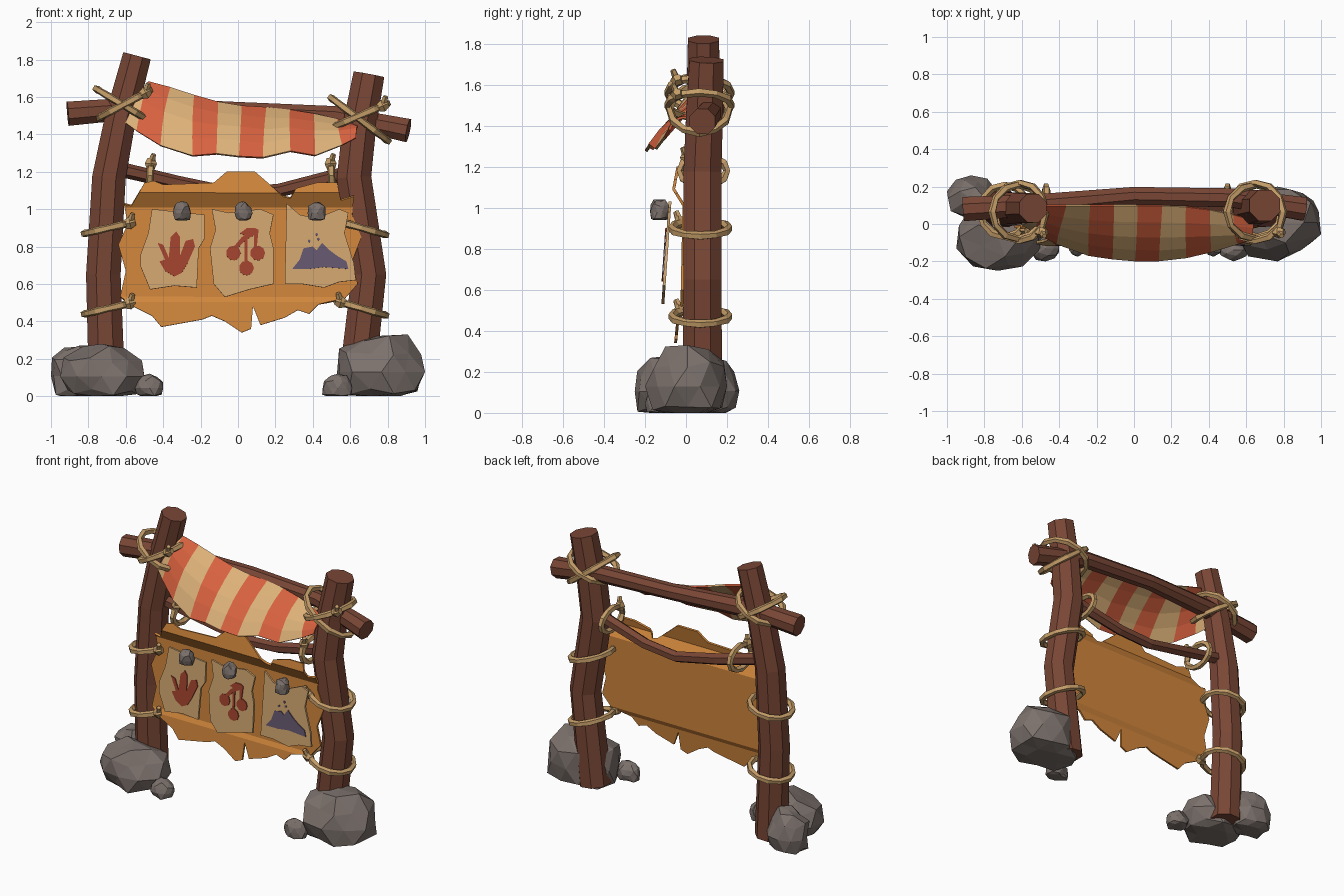
import bpy, bmesh, math, random
from mathutils import Vector

if "Cube" in bpy.data.objects:
    bpy.data.objects.remove(bpy.data.objects["Cube"], do_unlink=True)
random.seed(4)


def material(name, *rgb):
    mat = bpy.data.materials.new(name)
    mat.use_nodes = True
    mat.diffuse_color = (*rgb, 1)
    mat.node_tree.nodes["Principled BSDF"].inputs["Base Color"].default_value = (*rgb, 1)
    return mat


wood = material("brown wood", .19, .062, .036)
rope_tan = material("tan rope", .56, .34, .14)
hide_orange = material("orange hide", .64, .24, .045)
cloth_red = material("red cloth", .68, .12, .05)
cloth_cream = material("cream cloth", .72, .44, .19)
parchment = material("parchment", .64, .38, .16)
paint_red = material("red paint", .36, .055, .027)
paint_purple = material("purple paint", .13, .095, .16)
stone = material("grey stone", .2, .165, .15)


def finish(bm, name, *mats, thickness=0):
    bmesh.ops.recalc_face_normals(bm, faces=bm.faces[:])
    mesh = bpy.data.meshes.new(name)
    bm.to_mesh(mesh)
    bm.free()
    for mat in mats:
        mesh.materials.append(mat)
    obj = bpy.data.objects.new(name, mesh)
    bpy.context.collection.objects.link(obj)
    if thickness:
        mod = obj.modifiers.new("Thickness", "SOLIDIFY")
        mod.thickness = thickness
        mod.offset = 0
    return obj


def tube(name, path, radii, mat, sides=8, closed=False):
    """Faceted tube along a path lying roughly in the front plane or a loop."""
    bm = bmesh.new()
    path = [Vector(p) for p in path]
    n = len(path)
    middle = sum(path, Vector()) / n
    rings = []
    for i, p in enumerate(path):
        before = path[i - 1] if closed else path[max(i - 1, 0)]
        after = path[(i + 1) % n] if closed else path[min(i + 1, n - 1)]
        t = (after - before).normalized()
        ref = p - middle if closed else Vector((0, 1, 0))
        a = (ref - t * ref.dot(t)).normalized()
        b = t.cross(a)
        r = radii[i % len(radii)]
        angles = [math.tau * (k + .5) / sides for k in range(sides)]
        rings.append([bm.verts.new(p + (a * math.cos(g) + b * math.sin(g)) * r) for g in angles])
    for i in range(n if closed else n - 1):
        lower, upper = rings[i], rings[(i + 1) % n]
        for k in range(sides):
            j = (k + 1) % sides
            bm.faces.new((lower[k], lower[j], upper[j], upper[k]))
    if not closed:
        bm.faces.new(rings[0])
        bm.faces.new(rings[-1])
    return finish(bm, name, mat)


def rope_loop(name, center, wide, deep, tilt, knot_side=0):
    """Rope ring containing the depth axis, tilted in the front plane."""
    c = Vector(center)
    d = Vector((math.cos(math.radians(tilt)), 0, math.sin(math.radians(tilt))))
    y = Vector((0, 1, 0))
    steps = [math.tau * i / 12 for i in range(12)]
    tube(name, [c + d * wide * math.cos(g) + y * deep * math.sin(g) for g in steps],
         (.022, .019), rope_tan, 5, True)
    if knot_side:
        k = c + d * wide * .85 * knot_side - y * deep * .7
        tube(name + "_knot", [k - d * .03, k, k + d * .03], (.022, .034, .02), rope_tan, 5)
        tube(name + "_tail", [k, k + Vector((.015 * knot_side, -.02, .05))], (.02, .014), rope_tan, 5)


def rock(name, low, high):
    """Jittered boulder with a flattened base, fitted to a box."""
    bm = bmesh.new()
    bmesh.ops.create_icosphere(bm, subdivisions=2, radius=1)
    for v in bm.verts:
        v.co *= random.uniform(.86, 1.1)
        v.co.z = max(v.co.z, -.6)
    for axis in range(3):
        values = [v.co[axis] for v in bm.verts]
        start, span = min(values), max(values) - min(values)
        for v in bm.verts:
            v.co[axis] = low[axis] + (v.co[axis] - start) / span * (high[axis] - low[axis])
    bmesh.ops.dissolve_limit(bm, angle_limit=.2, verts=bm.verts[:], edges=bm.edges[:])
    return finish(bm, name, stone)


def sheet(name, outline, depth, mat, thickness, folds=()):
    """Flat outline in the front plane, creased at fold heights, pushed to depth(z)."""
    bm = bmesh.new()
    bm.faces.new([bm.verts.new((x, 0, z)) for x, z in outline])
    for z in folds:
        bmesh.ops.bisect_plane(bm, geom=bm.verts[:] + bm.edges[:] + bm.faces[:],
                               plane_co=(0, 0, z), plane_no=(0, 0, 1))
    for v in bm.verts:
        v.co.y = depth(v.co.z)
    return finish(bm, name, mat, thickness=thickness)


def along(points, u):
    """Point at fraction u of an evenly spaced list."""
    f = min(max(u, 0), 1) * (len(points) - 1)
    i = min(int(f), len(points) - 2)
    return Vector(points[i]).lerp(Vector(points[i + 1]), f - i)


# Posts and beams
tube("right_post", [(-.7, .08, .03), (-.72, .08, .65), (-.69, .08, 1.17), (-.63, .085, 1.48), (-.54, .085, 1.82)],
     (.105, .1, .097, .09, .082), wood)
tube("left_post", [(.63, .08, .03), (.7, .08, .65), (.62, .08, 1.17), (.65, .09, 1.45), (.7, .1, 1.72)],
     (.105, .1, .1, .097, .09), wood)
tube("top_beam", [(-.91, .08, 1.51), (-.55, .1, 1.54), (0, .15, 1.525), (.52, .14, 1.5), (.91, .08, 1.42)],
     (.07, .062, .052, .055, .068), wood)
tube("sagging_branch", [(-.66, .09, 1.22), (-.32, .12, 1.14), (-.02, .13, 1.08), (.22, .12, 1.1), (.62, .09, 1.2)],
     (.04, .038, .036, .036, .04), wood, 6)

# Rope lashings
for name, x, side, tilt in (("right", -.69, 1, 13), ("left", .66, -1, -16)):
    rope_loop(name + "_upper_tie", (x, .07, .9), .135, .14, tilt, side)
    rope_loop(name + "_lower_tie", (x, .07, .47), .135, .14, tilt, side)
rope_loop("right_cross_down", (-.62, .065, 1.56), .16, .145, -31)
rope_loop("right_cross_up", (-.61, .065, 1.56), .155, .155, 28, 1)
rope_loop("left_cross_down", (.65, .065, 1.48), .19, .145, -37)
rope_loop("left_cross_up", (.65, .065, 1.5), .16, .155, 23, 1)
rope_loop("right_hide_tie", (-.47, .085, 1.18), .075, .115, 86, 1)
rope_loop("left_hide_tie", (.5, .085, 1.18), .075, .115, 94, 1)

# Striped awning: slanted columns of alternating cloth
top_edge = [(-.48, .1, 1.68), (-.33, .1, 1.64), (-.16, .1, 1.58), (0, .1, 1.55),
            (.17, .1, 1.54), (.33, .09, 1.52), (.5, .06, 1.49), (.64, .02, 1.44)]
low_edge = [(-.6, 0, 1.46), (-.45, -.09, 1.35), (-.23, -.17, 1.28), (-.07, -.19, 1.3),
            (.08, -.2, 1.26), (.27, -.18, 1.31), (.44, -.14, 1.28), (.63, -.08, 1.38)]
bm = bmesh.new()
rows, stripes = 4, 9
grid = []
for k in range(-1, stripes + 1):
    column = []
    for r in range(rows + 1):
        v = r / rows
        u = (k + .5 * v) / stripes if k >= 0 else 0
        p = along(top_edge, u).lerp(along(low_edge, u), v)
        p += Vector((0, -.02, .02)) * math.sin(math.pi * v)
        column.append(bm.verts.new(p))
    grid.append(column)
for k in range(len(grid) - 1):
    for r in range(rows):
        f = bm.faces.new((grid[k][r], grid[k + 1][r], grid[k + 1][r + 1], grid[k][r + 1]))
        f.material_index = k % 2
bmesh.ops.remove_doubles(bm, verts=bm.verts[:], dist=.001)
finish(bm, "awning", cloth_cream, cloth_red, thickness=.012)

# Ragged hide stretched between the posts
folds = [(.3, -.055), (.5, -.035), (.53, -.02), (1.01, -.01), (1.09, -.06), (1.25, -.03)]


def hide_depth(z):
    for (z0, y0), (z1, y1) in zip(folds, folds[1:]):
        if z <= z1:
            return y0 + (y1 - y0) * (z - z0) / (z1 - z0)
    return folds[-1][1]


sheet("hide", [
    (-.64, .81), (-.6, .67), (-.63, .53), (-.56, .48), (-.46, .43), (-.41, .37), (-.19, .41), (-.14, .43),
    (-.07, .4), (.02, .34), (.07, .36), (.08, .48), (.12, .38), (.25, .42), (.32, .46), (.38, .44),
    (.43, .49), (.57, .52), (.64, .6), (.61, .72), (.66, .85), (.61, .97), (.62, 1.07), (.55, 1.05),
    (.53, 1.14), (.42, 1.14), (.31, 1.11), (.28, 1.06), (.24, 1.07), (.16, 1.14), (.09, 1.2), (-.06, 1.2),
    (-.13, 1.14), (-.4, 1.13), (-.45, 1.15), (-.5, 1.14), (-.57, 1.02), (-.61, 1.03), (-.59, .92)],
    hide_depth, hide_orange, .014, [z for z, y in folds[1:-1]])


# Parchment notices, tilted forward at the bottom, each held by a stone
def notice_depth(z):
    return -.08 - (1 - z) * .07


notices = {
    "claw": [(-.46, 1), (-.37, .99), (-.18, .97), (-.18, .84), (-.21, .79), (-.22, .58), (-.34, .59),
             (-.47, .57), (-.52, .69), (-.52, .76), (-.48, .87)],
    "fruit": [(-.14, 1), (-.05, .98), (.12, 1), (.19, .97), (.17, .87), (.19, .79), (.19, .6),
              (.06, .57), (-.07, .53), (-.13, .6), (-.15, .79), (-.12, .89)],
    "mountain": [(.26, 1.03), (.33, .97), (.42, .95), (.54, 1), (.59, .98), (.57, .87), (.62, .71),
                 (.63, .62), (.54, .61), (.46, .58), (.34, .6), (.25, .6)]}
for (name, outline), x in zip(notices.items(), (-.3, .03, .42)):
    sheet(name + "_notice", outline, notice_depth, parchment, .014)
    rock(name + "_pin_stone", (x - .048, -.175, .94), (x + .048, -.08, 1.04))


# Painted pictures
def paint(name, outline, mat):
    sheet(name, outline, lambda z: notice_depth(z) - .011, mat, .006)


def dot(name, x, z, r, mat, sides=9):
    angles = [math.tau * i / sides for i in range(sides)]
    paint(name, [(x + r * math.cos(g), z + r * math.sin(g)) for g in angles], mat)


paint("claw_print", [
    (-.43, .82), (-.4, .81), (-.37, .74), (-.36, .85), (-.33, .88), (-.31, .85), (-.31, .75), (-.28, .83),
    (-.24, .84), (-.23, .8), (-.27, .71), (-.3, .66), (-.34, .64), (-.39, .67), (-.42, .72), (-.39, .73)], paint_red)
for i, (x, z) in enumerate(((-.025, .765), (.105, .765), (.045, .685))):
    dot(f"fruit_{i}", x, z, .04, paint_red)
paint("fruit_stem", [(-.03, .79), (.02, .85), (.09, .9), (.11, .89), (.1, .79), (.085, .79), (.085, .86),
                     (.05, .84), (.05, .7), (.035, .7), (.035, .83), (-.01, .78)], paint_red)
paint("fruit_leaf", [(.01, .87), (.05, .9), (.09, .9), (.05, .855)], paint_red)
paint("mountain_shape", [
    (.29, .68), (.33, .73), (.35, .79), (.4, .8), (.42, .78), (.45, .82), (.49, .78), (.53, .75),
    (.58, .72), (.59, .68), (.46, .69), (.38, .68)], paint_purple)
for i, (x, z) in enumerate(((.38, .83), (.42, .865), (.43, .84))):
    dot(f"mountain_spark_{i}", x, z, .008, paint_purple, 5)

# Boulders around the post feet
rock("right_front_boulder", (-.95, -.25, 0), (-.5, .13, .28))
rock("right_back_boulder", (-1, .02, 0), (-.73, .26, .27))
rock("right_pebble", (-.55, -.2, 0), (-.4, -.06, .12))
rock("left_boulder", (.53, -.2, 0), (1, .2, .33))
rock("left_pebble", (.45, -.2, 0), (.61, -.08, .12))
